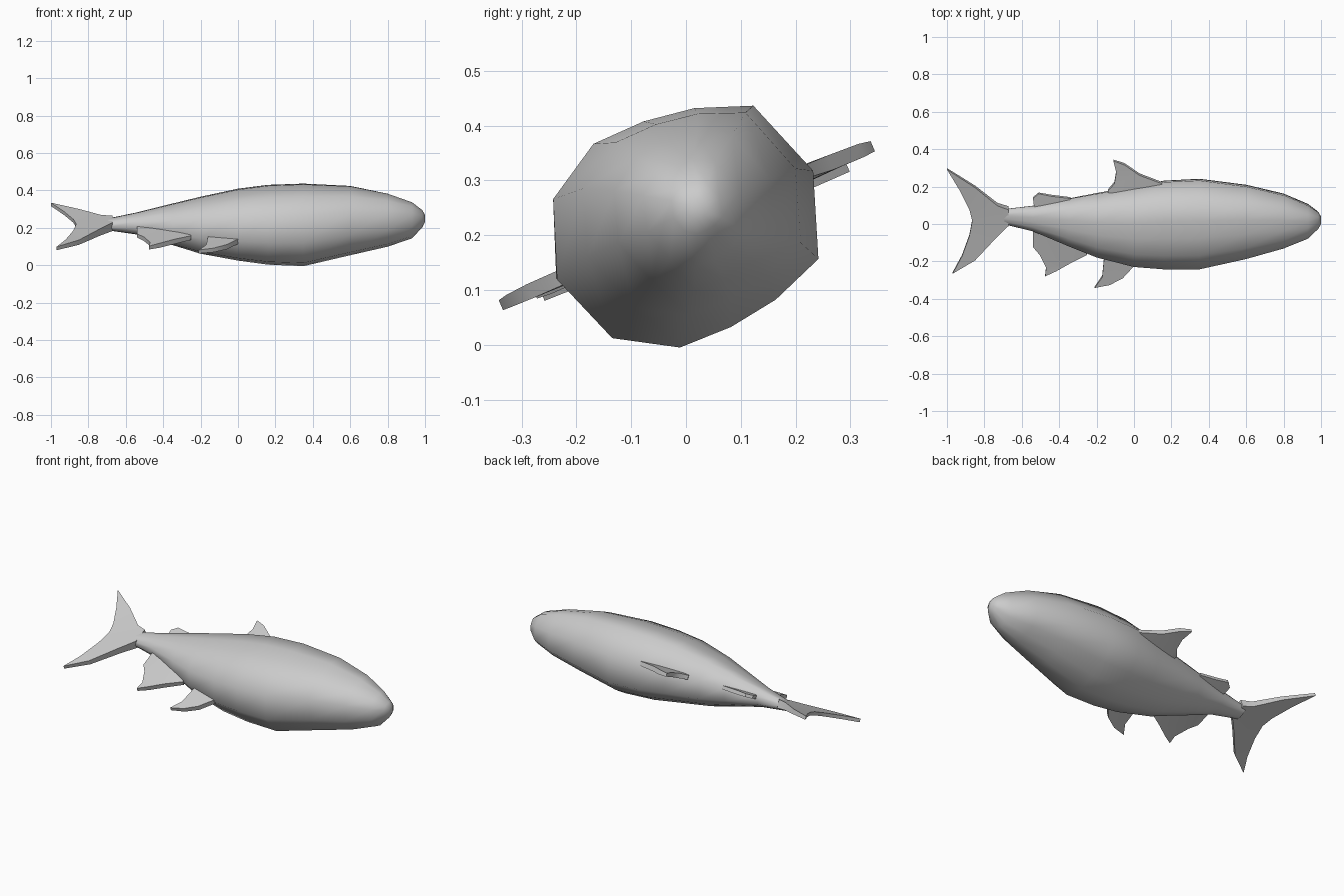
import bpy, bmesh, math

if "Cube" in bpy.data.objects:
    bpy.data.objects.remove(bpy.data.objects["Cube"])

TILT = math.radians(23)          # the fish lies on its side, rolled about its length
C, S = math.cos(TILT), math.sin(TILT)


def finish(name, bm, angle):
    bmesh.ops.recalc_face_normals(bm, faces=bm.faces)
    mesh = bpy.data.meshes.new(name)
    bm.to_mesh(mesh)
    bm.free()
    ob = bpy.data.objects.new(name, mesh)
    bpy.context.collection.objects.link(ob)
    bpy.ops.object.select_all(action='DESELECT')
    ob.select_set(True)
    bpy.context.view_layer.objects.active = ob
    bpy.ops.object.shade_smooth_by_angle(angle=math.radians(angle))
    return ob


# Body: one twelve-sided section (height, half width) scaled along the length
half = [(.25, 0), (.196, .152), (.095, .19), (0, .204), (-.1, .202), (-.207, .138), (-.258, 0)]
section = half + [(u, -w) for u, w in half[-2:0:-1]]
# x, centre y, centre z, height scale, width scale
stations = [(1.0, .02, .25, .08, .09), (.985, .02, .25, .18, .22), (.93, .015, .243, .36, .46),
            (.8, .017, .245, .59, .66), (.6, .013, .243, .81, .85), (.35, .002, .22, 1, 1),
            (.16, -.003, .22, .985, .96), (0, -.012, .22, .9, .86), (-.2, -.005, .216, .72, .68),
            (-.35, .01, .22, .54, .49), (-.54, .03, .224, .29, .26), (-.7, .04, .218, .17, .13)]
bm = bmesh.new()
rings = [[bm.verts.new((x, yc + C * u * su - S * w * sw, zc + S * u * su + C * w * sw))
          for u, w in section] for x, yc, zc, su, sw in stations]
n = len(section)
for a, b in zip(rings, rings[1:]):
    for i in range(n):
        bm.faces.new((a[i], a[(i + 1) % n], b[(i + 1) % n], b[i]))
bm.faces.new(rings[0])
bm.faces.new(rings[-1])
finish("body", bm, 50)


# Fins: outlines of (x, y, half thickness) on the tilted mid plane
def fin(name, outline):
    bm = bmesh.new()
    sides = []
    for sign in (1, -1):
        sides.append([bm.verts.new((x, y - sign * t * S,
                                    .22 + y * S / C + .02 * x + sign * t * C))
                      for x, y, t in outline])
    top, bottom = sides
    caps = [bm.faces.new(top), bm.faces.new(bottom[::-1])]
    for i in range(len(top)):
        j = (i + 1) % len(top)
        bm.faces.new((top[i], bottom[i], bottom[j], top[j]))
    bmesh.ops.triangulate(bm, faces=caps)
    finish(name, bm, 35)


fin("tail_fin", [(-.67, .085, .025), (-.73, .105, .02), (-.85, .2, .014), (-1, .295, .01),
                 (-.93, .18, .01), (-.88, .08, .01), (-.865, .02, .01), (-.88, -.06, .01),
                 (-.92, -.17, .01), (-.97, -.262, .01), (-.85, -.19, .014), (-.74, -.07, .02),
                 (-.67, 0, .025)])
fin("dorsal_fin", [(.15, .22, .012), (.03, .265, .014), (-.05, .32, .013), (-.11, .341, .01),
                   (-.095, .28, .012), (-.105, .22, .014), (-.14, .18, .012), (-.1, .1, .02),
                   (.1, .1, .02)])
fin("rear_dorsal_fin", [(-.34, .14, .01), (-.44, .152, .011), (-.51, .165, .009),
                        (-.54, .14, .009), (-.535, .1, .011), (-.5, .05, .014), (-.35, .05, .014)])
fin("anal_fin", [(-.25, -.16, .012), (-.34, -.205, .014), (-.42, -.25, .013), (-.475, -.276, .01),
                 (-.47, -.23, .011), (-.505, -.16, .012), (-.54, -.12, .01), (-.54, -.03, .014),
                 (-.45, 0, .02), (-.3, -.05, .02)])
fin("pelvic_fin", [(0, -.22, .014), (-.06, -.285, .014), (-.13, -.322, .012), (-.21, -.338, .01),
                   (-.17, -.28, .012), (-.16, -.18, .014), (-.1, -.1, .02), (0, -.1, .02)])
